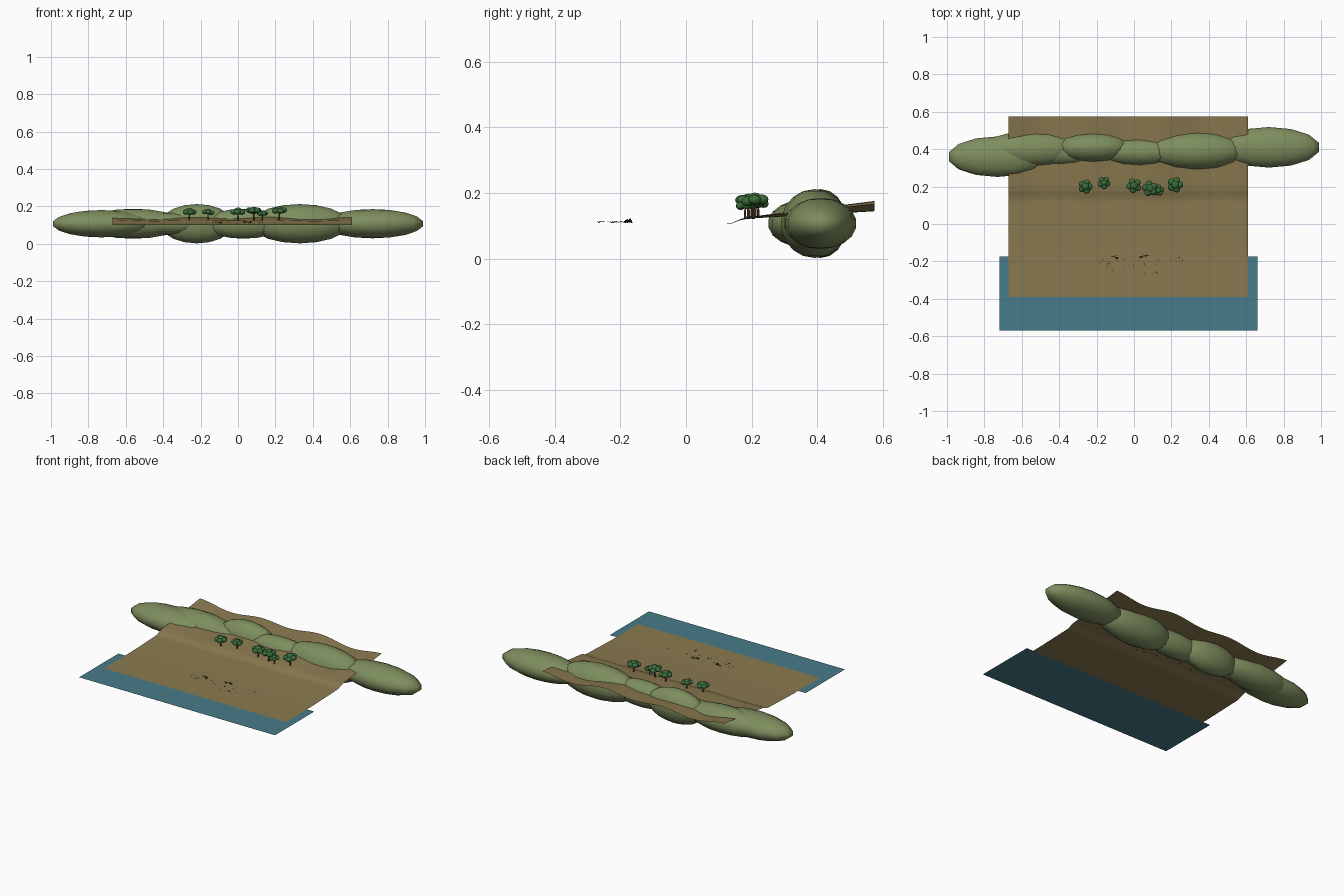
import bpy, bmesh, math, random
from mathutils import Matrix, Vector

if "Cube" in bpy.data.objects:
    bpy.data.objects.remove(bpy.data.objects["Cube"])

random.seed(4)


def lin(c):
    c /= 255
    return c / 12.92 if c <= 0.04045 else ((c + 0.055) / 1.055) ** 2.4


def material(name, r, g, b):
    m = bpy.data.materials.new(name)
    m.diffuse_color = (lin(r), lin(g), lin(b), 1)
    m.use_nodes = True
    m.node_tree.nodes["Principled BSDF"].inputs["Base Color"].default_value = m.diffuse_color
    return m


SAND = material("dry sand", 139, 122, 80)
WATER = material("sea blue", 70, 124, 138)
HILL = material("hill green", 126, 142, 94)
LEAF = material("leaf green", 58, 108, 58)
BARK = material("bark brown", 92, 68, 44)
DARK = material("dark pebble", 58, 48, 40)


def finish(name, bm, mat, smooth=False):
    me = bpy.data.meshes.new(name)
    bm.to_mesh(me)
    bm.free()
    me.materials.append(mat)
    for p in me.polygons:
        p.use_smooth = smooth
    ob = bpy.data.objects.new(name, me)
    bpy.context.collection.objects.link(ob)
    return ob


def blob(bm, centre, radii, sub=1, turn=0):
    m = (Matrix.Translation(centre) @ Matrix.Rotation(turn, 4, 'Z')
         @ Matrix.Diagonal((*radii, 1)))
    bmesh.ops.create_icosphere(bm, subdivisions=sub, radius=1, matrix=m)


# Terrain: flat beach, gentle rise, small bank, then rolling land
PROFILE = [(-0.39, .099), (-0.12, .099), (0.14, .108), (0.175, .123), (0.575, .160)]


def height(x, y):
    for (y0, z0), (y1, z1) in zip(PROFILE, PROFILE[1:]):
        if y <= y1 + 1e-6:
            z = z0 + (z1 - z0) * (y - y0) / (y1 - y0)
            break
    roll = max(0, min(1, (y - 0.12) / 0.45))
    wave = 0.65 * math.cos((x + 0.67) * 14.7) + 0.35 * math.sin(x * 7.5 + 1)
    return z + 0.017 * roll * wave


bm = bmesh.new()
NX, NY = 48, 40
rows = []
for j in range(NY + 1):
    y = -0.39 + 0.965 * j / NY
    rows.append([bm.verts.new((-0.67 + 1.28 * i / NX, y, height(-0.67 + 1.28 * i / NX, y)))
                 for i in range(NX + 1)])
for a, b in zip(rows, rows[1:]):
    for i in range(NX):
        bm.faces.new((a[i], a[i + 1], b[i + 1], b[i]))
finish("beach_terrain", bm, SAND, True)

# Sea sheet, just under the beach
bm = bmesh.new()
bm.faces.new([bm.verts.new((x, y, 0.097)) for x, y in
              ((-0.72, -0.57), (0.66, -0.57), (0.66, -0.175), (-0.72, -0.175))])
finish("sea", bm, WATER)

# Row of long rounded hills: x, y, rx, ry, rz
HILLS = [(-0.73, 0.36, 0.27, 0.11, 0.073), (-0.56, 0.40, 0.27, 0.095, 0.08),
         (-0.40, 0.385, 0.24, 0.07, 0.06), (-0.22, 0.41, 0.20, 0.082, 0.105),
         (0.03, 0.385, 0.22, 0.075, 0.08), (0.33, 0.392, 0.27, 0.103, 0.105),
         (0.72, 0.41, 0.28, 0.11, 0.078)]
for k, (x, y, rx, ry, rz) in enumerate(HILLS):
    bm = bmesh.new()
    bmesh.ops.create_uvsphere(bm, u_segments=14, v_segments=9, radius=1,
                              matrix=Matrix.Translation((x, y, 0.107))
                              @ Matrix.Diagonal((rx, ry, rz, 1)))
    finish(f"hill_{k + 1}", bm, HILL, True)

# Trees: slim trunk and a clustered flat crown
TREES = [(-0.26, 0.20, 1), (-0.16, 0.22, 0.9), (0.0, 0.205, 1.05),
         (0.085, 0.19, 1.1), (0.13, 0.18, 0.8), (0.22, 0.21, 1.1)]
for k, (x, y, s) in enumerate(TREES):
    g = height(x, y) - 0.004
    bm = bmesh.new()
    bmesh.ops.create_cone(bm, cap_ends=True, segments=7, radius1=0.005 * s, radius2=0.003 * s,
                          depth=0.042 * s, matrix=Matrix.Translation((x, y, g + 0.021 * s)))
    finish(f"tree_trunk_{k + 1}", bm, BARK)
    bm = bmesh.new()
    top = Vector((x, y, g + 0.049 * s))
    blob(bm, top + Vector((0, 0, 0.005)), (0.021 * s, 0.021 * s, 0.016 * s), 2)
    for i in range(5):
        a = i * math.tau / 5 + k
        off = Vector((math.cos(a), math.sin(a), random.uniform(-0.2, 0.2))) * 0.021 * s
        blob(bm, top + off, (0.018 * s, 0.018 * s, 0.014 * s), 2, a)
    finish(f"tree_crown_{k + 1}", bm, LEAF, True)

# Tiny pebbles scattered along the shore
bm = bmesh.new()
for i in range(45):
    r = random.uniform(0.001, 0.0024)
    blob(bm, (random.gauss(-0.02, 0.11), random.uniform(-0.27, -0.175),
              random.uniform(0.110, 0.114)), (r * 1.3, r, r * 0.7), 1, random.random() * 3)
finish("shore_pebbles", bm, DARK)

# Two small piles of driftwood
bm = bmesh.new()
for cx, cy in ((-0.10, -0.178), (0.05, -0.174)):
    for i in range(6):
        m = (Matrix.Translation((cx + random.uniform(-0.025, 0.025), cy + random.uniform(-0.008, 0.008),
                                 random.uniform(0.111, 0.119)))
             @ Matrix.Rotation(random.uniform(-0.6, 0.6), 4, 'Z')
             @ Matrix.Rotation(random.uniform(-0.5, 0.5), 4, 'Y')
             @ Matrix.Diagonal((0.015, 0.003, 0.003, 1)))
        bmesh.ops.create_cube(bm, size=1, matrix=m)
finish("driftwood", bm, DARK)
